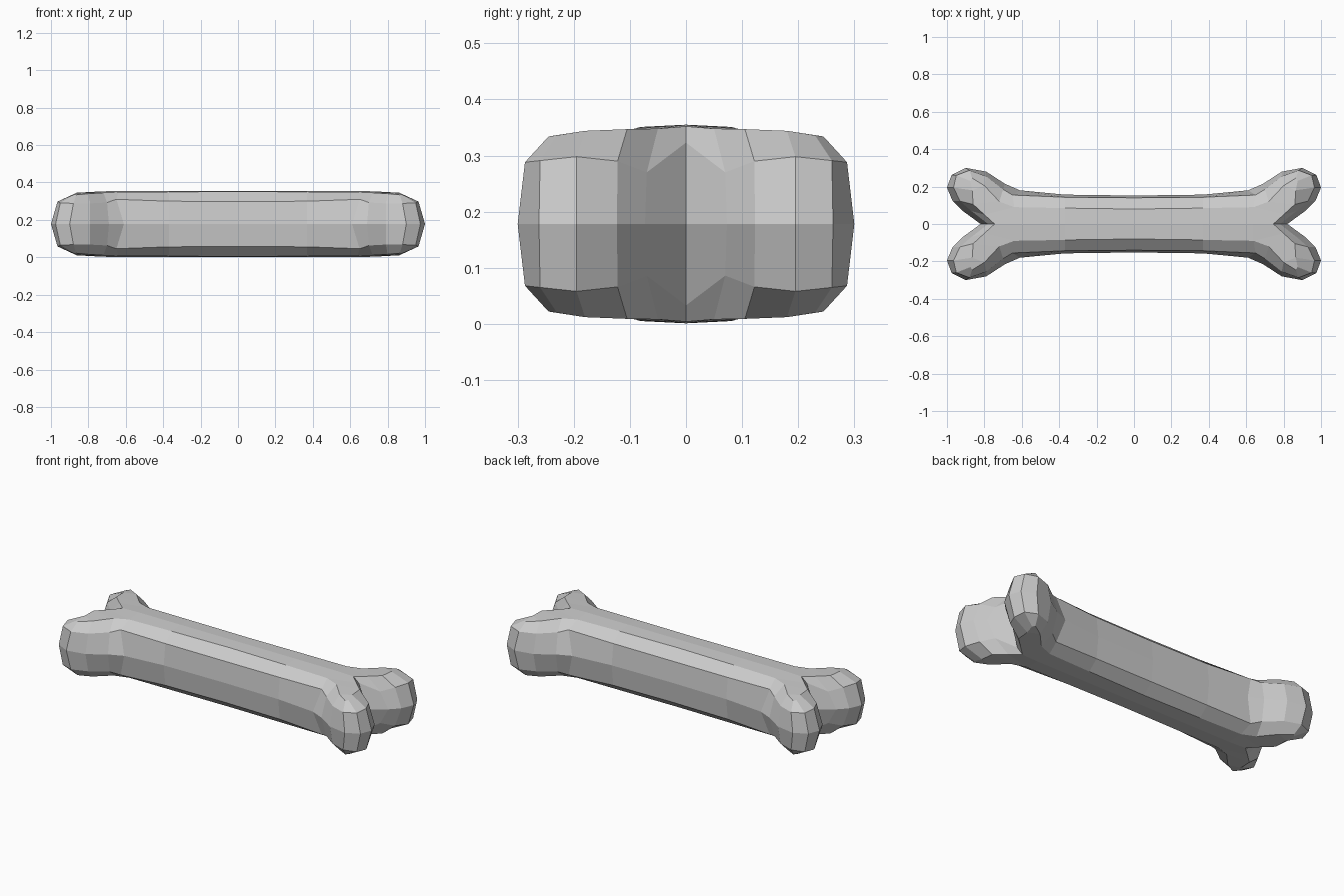
import bpy, bmesh

# Contour of one quarter of the bone, from mid shaft, round the knob, to the cleft:
# equator (x, y), shoulder (x, y, height), crown (x, y, height)
stations = [
    ((0.00, 0.152), (0.00, 0.140, 0.120), (0.00, 0.080, 0.173)),
    ((0.37, 0.157), (0.37, 0.143, 0.122), (0.37, 0.085, 0.172)),
    ((0.61, 0.180), (0.65, 0.155, 0.132), (0.64, 0.090, 0.170)),
    ((0.69, 0.215), (0.70, 0.185, 0.115), (0.72, 0.120, 0.167)),
    ((0.79, 0.280), (0.79, 0.255, 0.110), (0.80, 0.205, 0.162)),
    ((0.90, 0.300), (0.88, 0.287, 0.110), (0.865, 0.245, 0.156)),
    ((0.975, 0.262), (0.95, 0.260, 0.113), (0.875, 0.230, 0.158)),
    ((1.00, 0.195), (0.965, 0.195, 0.120), (0.865, 0.180, 0.166)),
    ((0.97, 0.123), (0.93, 0.122, 0.112), (0.86, 0.105, 0.169)),
    ((0.92, 0.073), (0.87, 0.070, 0.092), (0.80, 0.050, 0.170)),
    ((0.82, 0.000), (0.78, 0.000, 0.145), (0.745, 0.000, 0.174)),
]

bm = bmesh.new()
E = [bm.verts.new((*s[0], 0)) for s in stations]
M = [bm.verts.new(s[1]) for s in stations]
T = [bm.verts.new(s[2]) for s in stations]
S = [bm.verts.new((x, 0, 0.177)) for x in (0, 0.37, 0.64)]

# Side walls
for low, high in ((E, M), (M, T)):
    for i in range(len(stations) - 1):
        bm.faces.new((low[i], low[i + 1], high[i + 1], high[i])[::-1])

# Top of the shaft and knob
for quad in ((T[0], T[1], S[1], S[0]), (T[1], T[2], S[2], S[1]),
             (T[2], T[9], T[10], S[2]), (T[2], T[3], T[8], T[9]),
             (T[3], T[4], T[7], T[8]), (T[4], T[5], T[6], T[7])):
    bm.faces.new(quad[::-1])

mesh = bpy.data.meshes.new("bone")
bm.to_mesh(mesh)
bm.free()
bone = bpy.data.objects.new("bone", mesh)
bone.location.z = 0.178
bpy.context.collection.objects.link(bone)

# Mirror the quarter to all sides
mirror = bone.modifiers.new("mirror", 'MIRROR')
mirror.use_axis = (True, True, True)
mirror.use_clip = True
